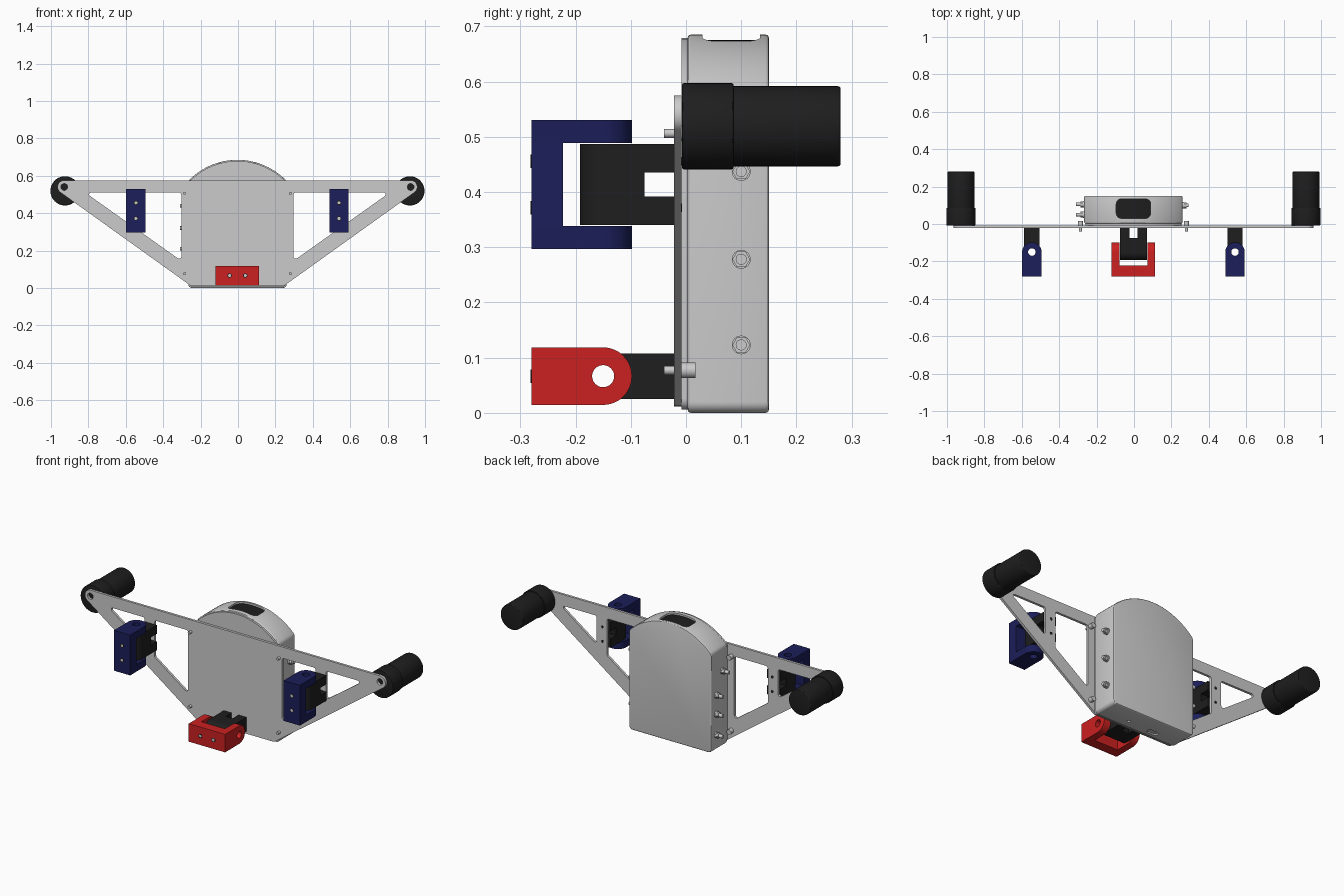
import bpy, bmesh, math
from mathutils import Vector

if "Cube" in bpy.data.objects:
    bpy.data.objects.remove(bpy.data.objects["Cube"])

CX = -0.003  # slight offset of the body from the grid centre


def material(name, rgb):
    m = bpy.data.materials.new(name)
    m.diffuse_color = (*rgb, 1)
    m.use_nodes = True
    m.node_tree.nodes["Principled BSDF"].inputs["Base Color"].default_value = m.diffuse_color
    return m


BLACK = material("black", (0.013, 0.013, 0.013))
BLUE = material("blue", (0.011, 0.013, 0.1))
RED = material("red", (0.6, 0.015, 0.015))

# maps from (profile a, profile b, extrusion c) to world axes
XZ = lambda a, b, c: (a + CX, c, b)
XY = lambda a, b, c: (a + CX, b, c)
YZ = lambda a, b, c: (c + CX, a, b)


def fillet(pts, n=8):
    """Round the corners of a polygon given as (x, y, radius)."""
    out = []
    for i, (x, y, r) in enumerate(pts):
        p = Vector((x, y))
        if r == 0:
            out.append((x, y))
            continue
        u = (Vector(pts[i - 1][:2]) - p).normalized()
        v = (Vector(pts[(i + 1) % len(pts)][:2]) - p).normalized()
        half = u.angle(v) / 2
        c = p + (u + v).normalized() * r / math.sin(half)
        s = p + u * r / math.tan(half) - c
        e = p + v * r / math.tan(half) - c
        a0 = math.atan2(s.y, s.x)
        da = math.atan2(s.x * e.y - s.y * e.x, s.dot(e))
        for k in range(n + 1):
            a = a0 + da * k / n
            out.append((c.x + r * math.cos(a), c.y + r * math.sin(a)))
    return out


def circle(a, b, r, n=32):
    return [(a + r * math.cos(2 * math.pi * k / n), b + r * math.sin(2 * math.pi * k / n)) for k in range(n)]


def rect(a0, a1, b0, b1, r):
    return fillet([(a0, b0, r), (a1, b0, r), (a1, b1, r), (a0, b1, r)])


def solid(name, parts, to_world, mat=None, bevel=0):
    """One object from extruded profiles; each part is (loops, start, end)."""
    bm = bmesh.new()
    for loops, c0, c1 in parts:
        cu = bpy.data.curves.new(name, 'CURVE')
        cu.dimensions, cu.fill_mode, cu.extrude = '2D', 'BOTH', (c1 - c0) / 2
        for loop in loops:
            sp = cu.splines.new('POLY')
            sp.points.add(len(loop) - 1)
            for pt, (a, b) in zip(sp.points, loop):
                pt.co = (a, b, 0, 1)
            sp.use_cyclic_u = True
        tmp = bpy.data.objects.new(name, cu)
        me = tmp.to_mesh()
        pb = bmesh.new()
        pb.from_mesh(me)
        tmp.to_mesh_clear()
        bpy.data.objects.remove(tmp)
        bmesh.ops.remove_doubles(pb, verts=pb.verts, dist=1e-5)
        if len(loops) == 1:
            bmesh.ops.dissolve_limit(pb, angle_limit=0.01, verts=pb.verts, edges=pb.edges)
        for v in pb.verts:
            v.co = to_world(v.co.x, v.co.y, v.co.z + (c0 + c1) / 2)
        bmesh.ops.recalc_face_normals(pb, faces=pb.faces)
        done = bpy.data.meshes.new("part")
        pb.to_mesh(done)
        pb.free()
        bm.from_mesh(done)
        bpy.data.meshes.remove(done)
    me = bpy.data.meshes.new(name)
    bm.to_mesh(me)
    bm.free()
    if mat:
        me.materials.append(mat)
    ob = bpy.data.objects.new(name, me)
    bpy.context.collection.objects.link(ob)
    if bevel:
        m = ob.modifiers.new("bevel", 'BEVEL')
        m.width, m.segments, m.use_clamp_overlap = bevel, 3, False
        m.limit_method, m.angle_limit = 'ANGLE', math.radians(40)
    return ob


def boolean(ob, other, op):
    m = ob.modifiers.new("bool", 'BOOLEAN')
    m.object, m.operation, m.solver = other, op, 'EXACT'
    other.hide_render = True


def apply(ob):
    bpy.context.view_layer.update()
    ev = ob.evaluated_get(bpy.context.evaluated_depsgraph_get())
    ob.data = bpy.data.meshes.new_from_object(ev)
    ob.modifiers.clear()


# Winged front plate with lightening cut-outs
outline = fillet([(1.036, .575, .035), (.25, .012, .03), (-.25, .012, .03), (-1.036, .575, .035)], 12)
holes = []
for s in (-1, 1):
    holes.append(fillet([(s * .814, .51, .01), (s * .58, .51, .012), (s * .58, .344, .012)]))
    holes.append(fillet([(s * .515, .51, .012), (s * .30, .51, .012), (s * .30, .145, .012), (s * .515, .298, .012)]))
    holes.append(circle(s * .926, .54, .018))
solid("front_plate", [([outline] + holes, -.022, -.008)], XZ)


# Housing with arched top
def housing_outline(d):
    w, z, R = .263 - d, .57 - d, .363 - d
    top = .685 - d
    a = math.asin(w / R)
    arc = [(R * math.sin(a * k / 12), top - R + R * math.cos(a * k / 12), 0) for k in range(11, -12, -1)]
    corner_z = top - R + R * math.cos(a)
    return fillet([(-w, d, .02), (w, d, .02), (w, corner_z, .03)] + arc + [(-w, corner_z, .03)])


housing = solid("housing", [([housing_outline(0)], .003, .15)], XZ, bevel=.006)
solid("housing_gasket", [([housing_outline(.006)], -.008, .004)], XZ)

# Recessed top window and bottom sockets
cutters = [
    solid("window_cutter", [([rect(-.092, .092, .03, .134, .028)], .65, .72)], XY),
    solid("socket_cutter", [([rect(-.115, -.05, .028, .06, .015)], -.02, .008)], XY),
    solid("vent_cutter", [([circle(.085, .055, .009)], -.02, .008)], XY),
]
for c in cutters:
    boolean(housing, c, 'DIFFERENCE')
window = solid("top_window", [([rect(-.094, .094, .028, .136, .029)], .645, .72)], XY, BLACK)
inner = solid("window_limit", [([housing_outline(.01)], .004, .149)], XZ)
boolean(window, inner, 'INTERSECT')
apply(housing)
apply(window)
for c in cutters + [inner]:
    bpy.data.objects.remove(c)

# Cable connectors on both sides of the housing
ports = [(1, .1, .437), (1, .1, .278), (1, .1, .123),
         (-1, .05, .44), (-1, .105, .32), (-1, .105, .21), (-1, .105, .09)]
for s, y, z in ports:
    tip = .294 if s > 0 else .308
    steps = [(circle(y, z, .017, 24), .255, .27), (circle(y, z, .016, 6), .27, .284), (circle(y, z, .01, 20), .284, tip)]
    solid("side_connector", [([c], min(s * a, s * b), max(s * a, s * b)) for c, a, b in steps], YZ)

# Bolts that hold the plate, with nuts behind
for s in (-1, 1):
    for z in (.077, .506):
        x = s * .283
        solid("plate_bolt", [([circle(x, z, .008, 20)], -.04, .01), ([circle(x, z, .014, 20)], -.008, .017)], XZ)

# Round grips at the wing tips
for s in (-1, 1):
    solid("grip_collar", [([circle(s * .922, .519, .078, 64)], -.007, .086)], XZ, BLACK, .003)
    solid("grip_handle", [([circle(s * .922, .519, .0725, 64)], .08, .28)], XZ, BLACK, .005)


# Clevis bracket with pivot block; profiles are (width, y), extruded along the length
def clevis(label, mat, to_world, screw_map):
    lug = [fillet([(-.052, -.28, 0), (.052, -.28, 0), (.052, -.098, .0518), (-.052, -.098, .0518)], 12),
           circle(0, -.15, .02)]
    bridge = [[(-.052, -.28), (.052, -.28), (.052, -.223), (-.052, -.223)]]
    solid(label + "_bracket", [(lug, -.1165, -.0755), (lug, .0755, .1165), (bridge, -.0755, .0755)], to_world, mat)

    def block(y1):
        return [fillet([(-.041, -.192, .0408), (.041, -.192, .0408), (.041, y1, 0), (-.041, y1, 0)], 12),
                circle(0, -.15, .02)]
    solid(label + "_pivot_block", [(block(-.021), -.073, -.022), (block(-.075), -.022, .022),
                                   (block(-.021), .022, .073)], to_world, BLACK)
    for l in (-.042, .042):
        solid(label + "_screw_rim", [([circle(0, l, .012, 24), circle(0, l, .008, 24)], -.2812, -.27)], screw_map, BLACK)
        solid(label + "_screw", [([circle(0, l, .008, 24)], -.2808, -.27)], screw_map)
        solid(label + "_plate_screw", [([circle(0, l, .008, 20)], -.0085, -.007)], screw_map, BLACK)


for side, x in (("left", -.543), ("right", .543)):
    clevis(side, BLUE, lambda w, y, l: (CX + x + w, y, .4135 + l), lambda a, b, c: (CX + x + a, c, .4135 + b))
clevis("lower", RED, lambda w, y, l: (CX + l, y, .0665 + w), lambda a, b, c: (CX + b, c, .0665 + a))

# Finish: bake bevels, smooth the curved faces, keep the edges sharp
for ob in bpy.context.scene.objects:
    if ob.modifiers:
        apply(ob)
    ob.select_set(True)
    bpy.context.view_layer.objects.active = ob
bpy.ops.object.shade_smooth_by_angle(angle=math.radians(30))
